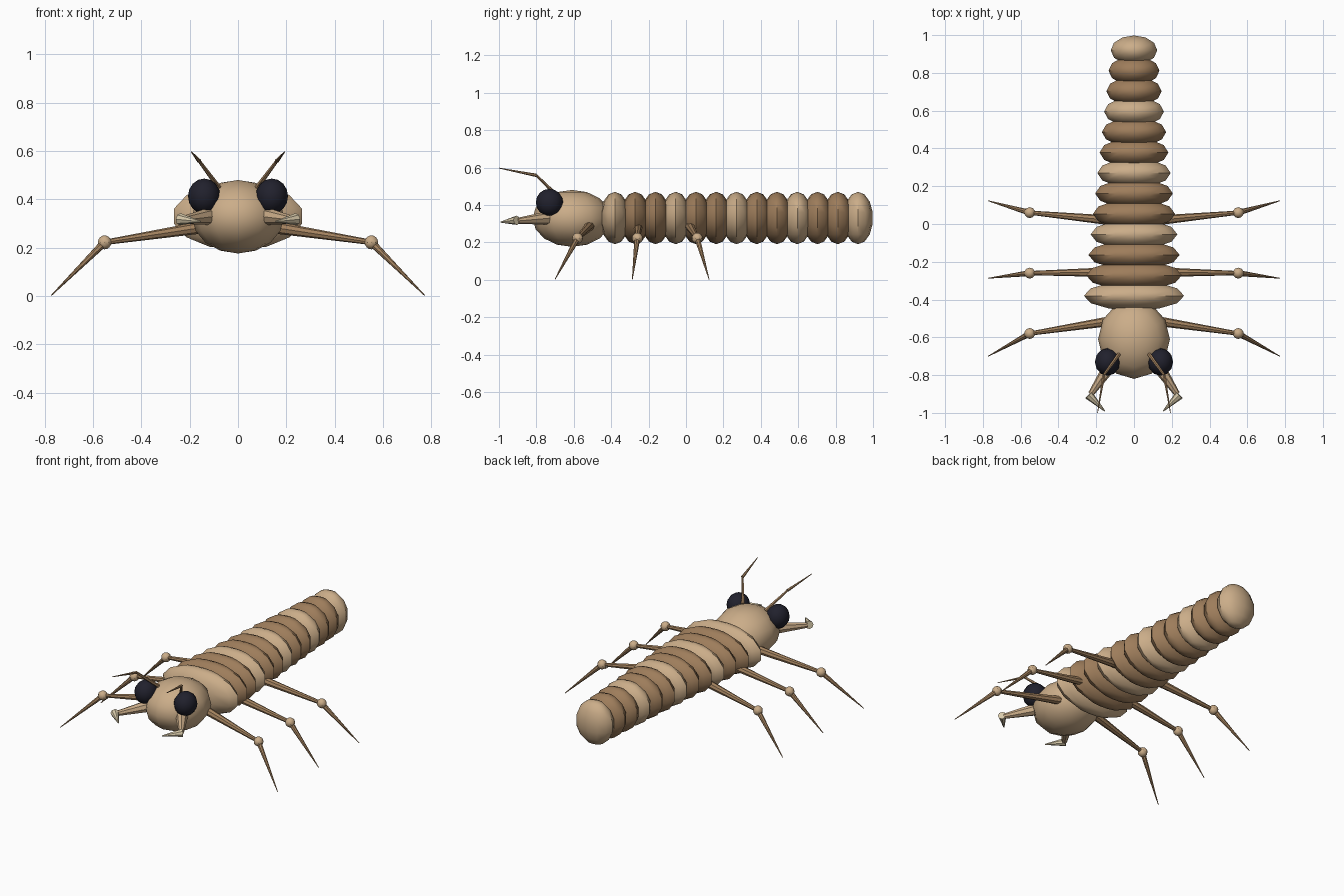
import bpy
import math
from mathutils import Vector

if "Cube" in bpy.data.objects:
    bpy.data.objects.remove(bpy.data.objects["Cube"])


def material(name, color):
    m = bpy.data.materials.new(name)
    m.diffuse_color = (*color, 1)
    m.use_nodes = True
    m.node_tree.nodes["Principled BSDF"].inputs["Base Color"].default_value = m.diffuse_color
    return m


TAN = material("light tan", (0.597, 0.418, 0.250))
BROWN = material("shell brown", (0.342, 0.205, 0.105))
LEG = material("leg brown", (0.370, 0.225, 0.115))
BLACK = material("eye black", (0.015, 0.015, 0.026))
CREAM = material("fang cream", (0.70, 0.60, 0.41))


def finish(name, mat):
    ob = bpy.context.object
    ob.name = name
    ob.data.materials.append(mat)
    bpy.ops.object.transform_apply(location=False, rotation=False, scale=True)
    bpy.ops.object.shade_smooth_by_angle(angle=math.radians(35))
    return ob


def ellipsoid(name, center, radii, mat, segments=12, rings=7):
    bpy.ops.mesh.primitive_uv_sphere_add(segments=segments, ring_count=rings,
                                         radius=1, location=center)
    bpy.context.object.scale = radii
    return finish(name, mat)


def taper(name, a, b, r1, r2, mat, sides=8):
    a, b = Vector(a), Vector(b)
    d = b - a
    bpy.ops.mesh.primitive_cone_add(vertices=sides, radius1=r1, radius2=r2,
                                    depth=d.length, location=(a + b) / 2,
                                    rotation=d.to_track_quat('Z', 'Y').to_euler())
    return finish(name, mat)


# Body: overlapping rings that narrow toward the tail, every third one light
COUNT = 13
for i in range(COUNT):
    t = i / (COUNT - 1)
    ellipsoid(f"body_segment_{i + 1}", (0, -0.38 + 1.3 * t, 0.33),
              (0.272 - 0.146 * t, 0.08, 0.14), TAN if i % 3 == 0 else BROWN)

# Head
ellipsoid("head", (0, -0.61, 0.328), (0.19, 0.21, 0.152), TAN, 12, 8)

for s, side in ((-1, "left"), (1, "right")):
    # Eyes
    ellipsoid(f"eye_{side}", (s * 0.14, -0.73, 0.413), (0.067, 0.073, 0.073), BLACK, 12, 8)

    # Antennae
    bend = (s * 0.16, -0.80, 0.558)
    taper(f"antenna_base_{side}", (s * 0.08, -0.69, 0.45), bend, 0.011, 0.007, LEG, 6)
    taper(f"antenna_tip_{side}", bend, (s * 0.193, -1.0, 0.597), 0.009, 0.002, LEG, 6)

    # Jaws
    taper(f"jaw_arm_{side}", (s * 0.12, -0.74, 0.33), (s * 0.228, -0.90, 0.315),
          0.036, 0.016, TAN)
    taper(f"fang_{side}", (s * 0.24, -0.905, 0.318), (s * 0.155, -0.99, 0.308),
          0.025, 0.003, CREAM)

    # Legs: hip, knee and foot positions along y
    for part, hip, knee, foot in (("front", -0.515, -0.58, -0.70),
                                  ("middle", -0.255, -0.26, -0.287),
                                  ("rear", 0.02, 0.06, 0.123)):
        joint = (s * 0.552, knee, 0.222)
        taper(f"{part}_thigh_{side}", (s * 0.13, hip, 0.287), joint, 0.026, 0.011, LEG)
        ellipsoid(f"{part}_knee_{side}", joint, (0.029,) * 3, TAN, 10, 8)
        taper(f"{part}_shin_{side}", joint, (s * 0.772, foot, 0.003), 0.016, 0.002, LEG)
